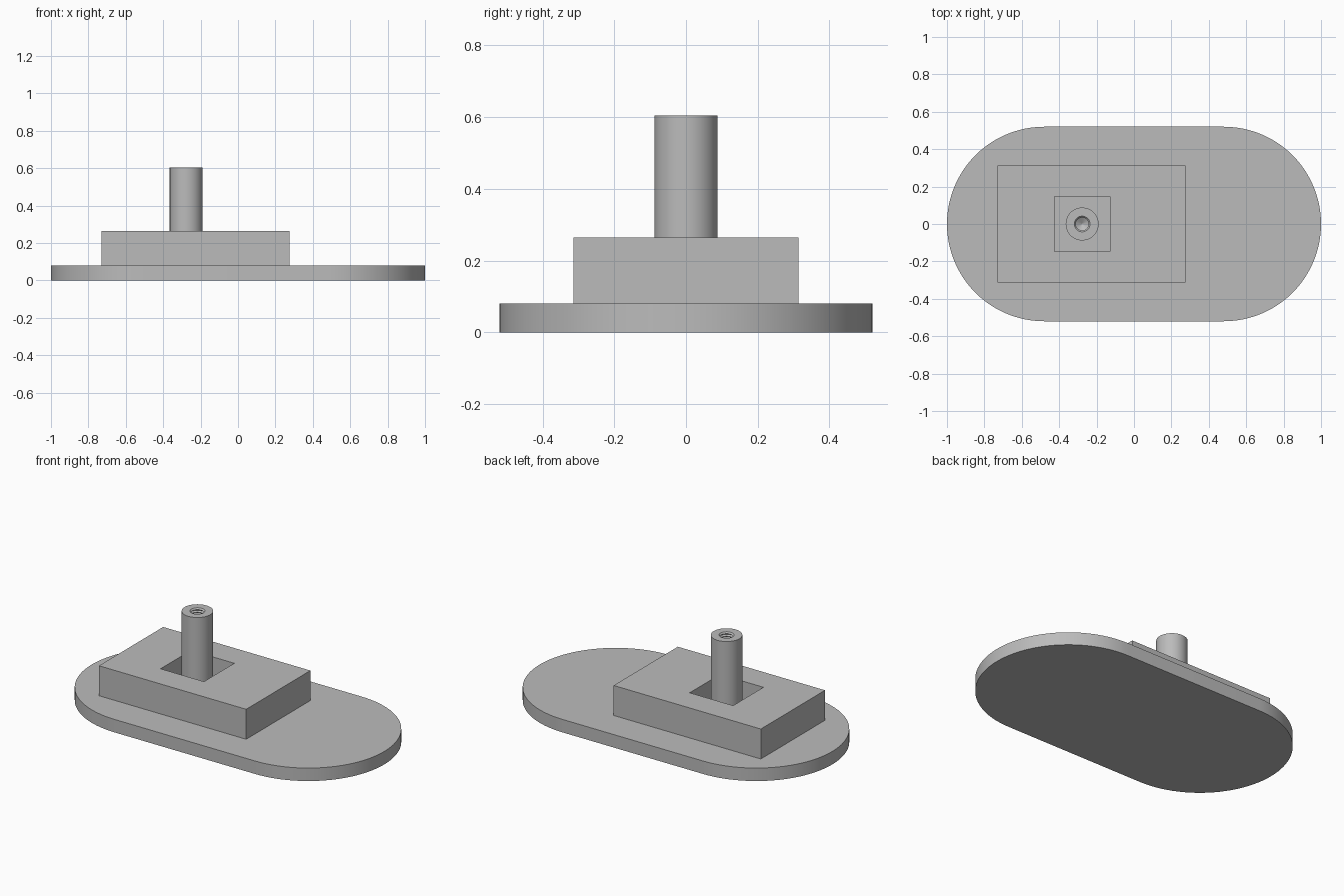
import bpy, bmesh
from math import cos, sin, pi, radians

if "Cube" in bpy.data.objects:
    bpy.data.objects.remove(bpy.data.objects["Cube"], do_unlink=True)

grey = bpy.data.materials.new("plain grey")
grey.use_nodes = True
colour = (0.5, 0.5, 0.5, 1)
grey.diffuse_color = colour
grey.node_tree.nodes["Principled BSDF"].inputs["Base Color"].default_value = colour

BASE_TOP, BLOCK_TOP, POST_TOP = 0.08, 0.265, 0.605
POST_X = -0.277


def rectangle(x0, x1, y, z):
    return [(x0, -y, z), (x1, -y, z), (x1, y, z), (x0, y, z)]


def circle(cx, r, z, n=64):
    return [(cx + r * cos(2 * pi * i / n), r * sin(2 * pi * i / n), z) for i in range(n)]


def stadium(half, r, z, n=48):
    ends = ((half, -pi / 2), (-half, pi / 2))
    return [(cx + r * cos(start + pi * i / n), r * sin(start + pi * i / n), z)
            for cx, start in ends for i in range(n + 1)]


def loft(name, rings, closed=False):
    """Join equal-length rings by quads; cap both ends, or close into a frame."""
    bm = bmesh.new()
    loops = [[bm.verts.new(p) for p in ring] for ring in rings]
    pairs = list(zip(loops, loops[1:]))
    if closed:
        pairs.append((loops[-1], loops[0]))
    else:
        bm.faces.new(loops[0][::-1])
        bm.faces.new(loops[-1])
    for a, b in pairs:
        for i in range(len(a)):
            j = (i + 1) % len(a)
            bm.faces.new((a[i], a[j], b[j], b[i]))
    bmesh.ops.recalc_face_normals(bm, faces=bm.faces)
    mesh = bpy.data.meshes.new(name)
    bm.to_mesh(mesh)
    bm.free()
    mesh.materials.append(grey)
    obj = bpy.data.objects.new(name, mesh)
    bpy.context.collection.objects.link(obj)
    bpy.ops.object.select_all(action="DESELECT")
    obj.select_set(True)
    bpy.context.view_layer.objects.active = obj
    bpy.ops.object.shade_smooth_by_angle(angle=radians(30))


# Rounded base plate
loft("base_plate", [stadium(0.48, 0.52, z) for z in (0, BASE_TOP)])

# Rectangular block with a square opening around the post
outer, inner = (-0.73, 0.275, 0.313), (-0.425, -0.129, 0.148)
loft("block", [rectangle(*outer, BASE_TOP), rectangle(*outer, BLOCK_TOP),
               rectangle(*inner, BLOCK_TOP), rectangle(*inner, BASE_TOP)], closed=True)

# Round post with a ridged screw hole ending in a cone
rings = [circle(POST_X, 0.088, BASE_TOP), circle(POST_X, 0.088, POST_TOP)]
pitch, turns = 0.016, 12
for t in range(turns):
    z = POST_TOP - t * pitch
    rings += [circle(POST_X, 0.042, z), circle(POST_X, 0.034, z - pitch / 2)]
bottom = POST_TOP - turns * pitch
rings += [circle(POST_X, 0.034, bottom), circle(POST_X, 0.002, bottom - 0.02)]
loft("post", rings)
